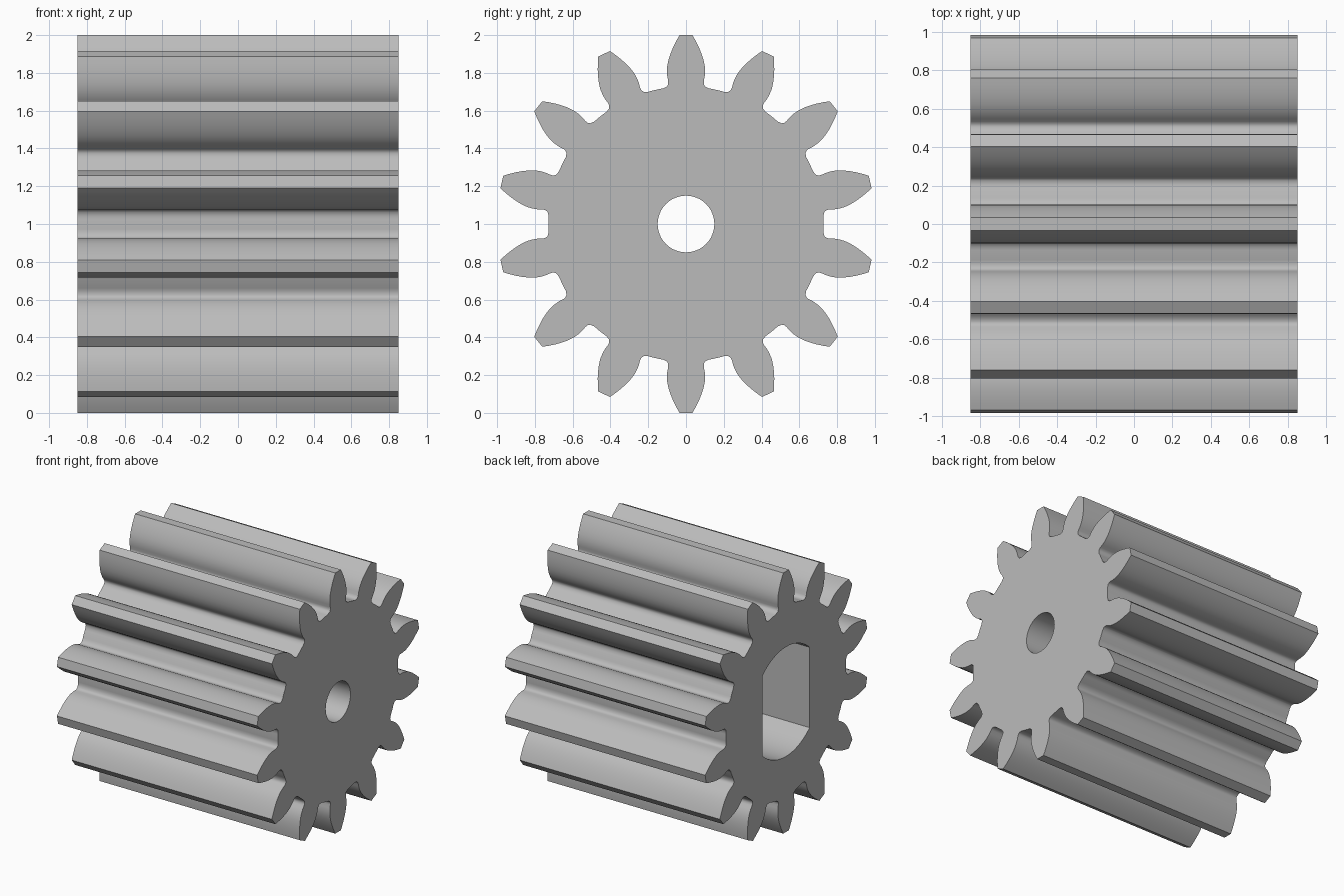
import bpy, bmesh, math
from mathutils import Vector

cube = bpy.data.objects.get("Cube")
if cube:
    bpy.data.objects.remove(cube)

TEETH = 14
HALF = 0.85        # half of the gear's length along x
ROOT = 0.728       # radius between the teeth
POCKET_END = 0.24  # inner end of the shaft pocket

grey = bpy.data.materials.new("plain_grey")
grey.use_nodes = True
colour = (0.5, 0.5, 0.5, 1)
grey.diffuse_color = colour
grey.node_tree.nodes["Principled BSDF"].inputs["Base Color"].default_value = colour


def prism(name, outline, x0, x1):
    """Solid with a (y, z) outline swept from x0 to x1."""
    bm = bmesh.new()
    base = bm.faces.new([bm.verts.new((x0, y, z)) for y, z in outline])
    out = bmesh.ops.extrude_face_region(bm, geom=[base], use_keep_orig=True)
    moved = [v for v in out["geom"] if isinstance(v, bmesh.types.BMVert)]
    bmesh.ops.translate(bm, verts=moved, vec=(x1 - x0, 0, 0))
    bmesh.ops.recalc_face_normals(bm, faces=bm.faces)
    mesh = bpy.data.meshes.new(name)
    bm.to_mesh(mesh)
    bm.free()
    mesh.materials.append(grey)
    obj = bpy.data.objects.new(name, mesh)
    bpy.context.collection.objects.link(obj)
    return obj


def arc(radius, start, end, steps):
    return [(radius * math.cos(start + (end - start) * i / steps),
             radius * math.sin(start + (end - start) * i / steps)) for i in range(steps + 1)]


# Half tooth from root to tip: (sideways, outward)
pitch = 2 * math.pi / TEETH
root = [(ROOT * math.sin(a), ROOT * math.cos(a)) for a in (pitch / 2, pitch * 0.42, pitch * 0.37)]
flank = root + [(0.114, 0.722), (0.101, 0.728), (0.094, 0.742), (0.094, 0.757),
                (0.099, 0.78), (0.101, 0.81), (0.099, 0.84), (0.092, 0.872),
                (0.081, 0.905), (0.067, 0.938), (0.051, 0.97), (0.034, 1.0)]
tooth = flank + [(-s, r) for s, r in reversed(flank[1:])]

# Gear body with its teeth
outline = []
for i in range(TEETH):
    c, s = math.cos(i * pitch), math.sin(i * pitch)
    outline += [(y * c - z * s, y * s + z * c + 1) for y, z in tooth]
gear = prism("gear", outline, -HALF, HALF)

# Round bore, and a deep pocket with two flat sides
bore = prism("bore_cutter", [(y, z + 1) for y, z in arc(0.15, 0, 2 * math.pi, 64)[:-1]], -1, 1)
flat = math.acos(0.285 / 0.42)
caps = arc(0.42, flat, math.pi - flat, 24) + arc(0.42, math.pi + flat, 2 * math.pi - flat, 24)
pocket = prism("pocket_cutter", [(y, z + 1) for y, z in caps], -1, POCKET_END)

bpy.context.view_layer.objects.active = gear
for cutter in (pocket, bore):
    cutter.hide_render = True
    mod = gear.modifiers.new(cutter.name, "BOOLEAN")
    mod.operation = "DIFFERENCE"
    mod.solver = "EXACT"
    mod.object = cutter
    bpy.ops.object.modifier_apply(modifier=mod.name)
    bpy.data.objects.remove(cutter)

# Smooth flanks, crisp ends and tips
for obj in bpy.context.selected_objects:
    obj.select_set(False)
gear.select_set(True)
bpy.ops.object.shade_smooth_by_angle(angle=math.radians(40))
